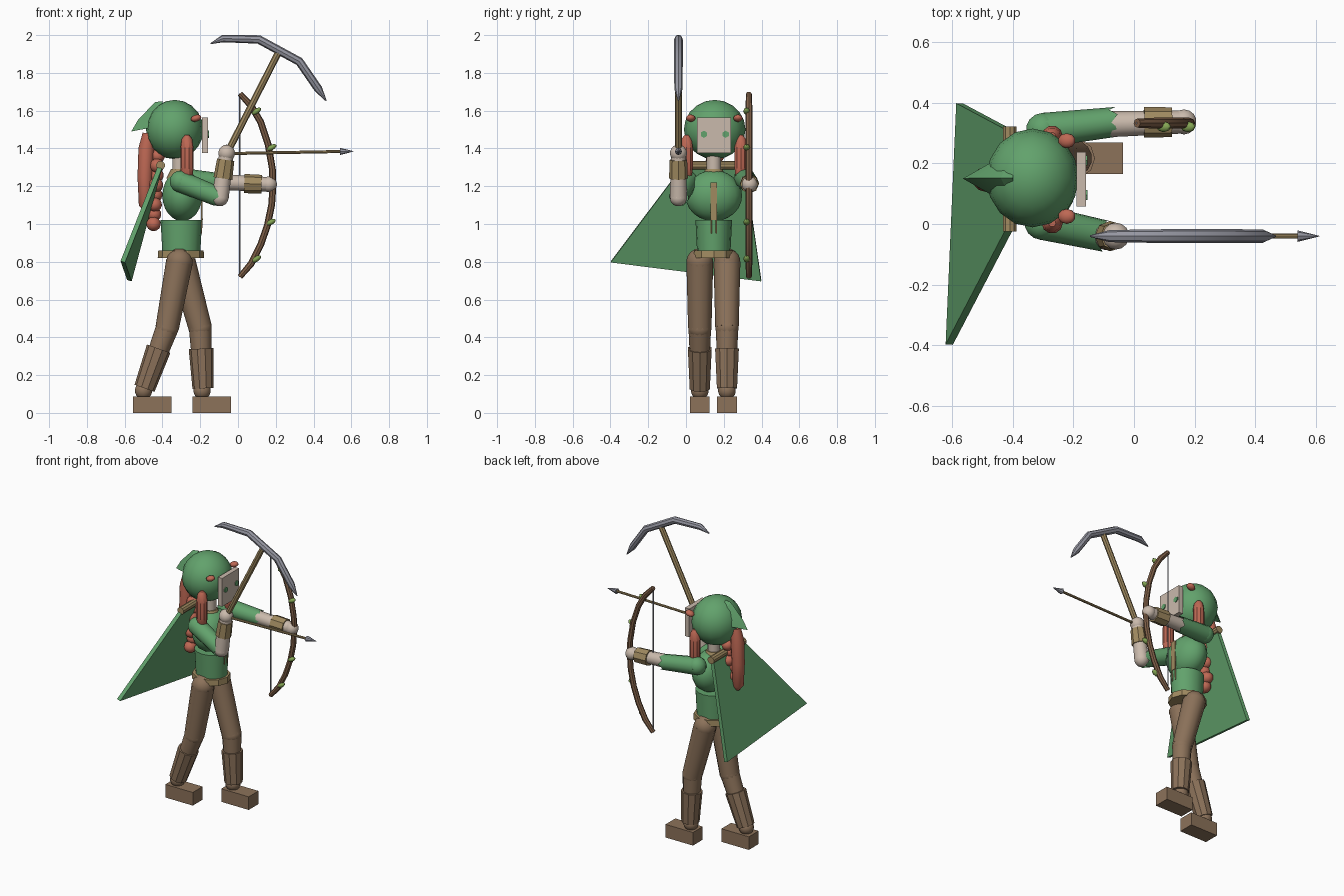
import bpy, bmesh, math
from mathutils import Vector, Matrix

if "Cube" in bpy.data.objects:
    bpy.data.objects.remove(bpy.data.objects["Cube"])


def material(name, r, g, b):
    m = bpy.data.materials.new(name)
    lin = [((c / 255 + 0.055) / 1.055) ** 2.4 for c in (r, g, b)]
    m.diffuse_color = (*lin, 1)
    m.use_nodes = True
    m.node_tree.nodes["Principled BSDF"].inputs["Base Color"].default_value = m.diffuse_color
    return m


GREEN = material("cloth green", 98, 162, 108)
LEAF = material("leaf green", 132, 165, 84)
BROWN = material("leather brown", 140, 114, 90)
TAN = material("tan", 160, 138, 96)
SKIN = material("pale skin", 202, 186, 172)
RED = material("hair red", 190, 104, 84)
GREY = material("steel grey", 150, 151, 162)
WOOD = material("bow wood", 128, 96, 72)


def finish(name, bm, mat, smooth=35):
    bmesh.ops.recalc_face_normals(bm, faces=bm.faces)
    mesh = bpy.data.meshes.new(name)
    bm.to_mesh(mesh)
    bm.free()
    mesh.materials.append(mat)
    ob = bpy.data.objects.new(name, mesh)
    bpy.context.collection.objects.link(ob)
    if smooth:
        bpy.ops.object.select_all(action='DESELECT')
        ob.select_set(True)
        bpy.context.view_layer.objects.active = ob
        bpy.ops.object.shade_smooth_by_angle(angle=math.radians(smooth))
    return ob


def tube(name, pts, radii, mat, n=12, jag=0):
    """Capped tube through points; jag gives the last ring a zigzag edge."""
    pts = [Vector(p) for p in pts]
    bm = bmesh.new()
    rings = []
    for i, p in enumerate(pts):
        d = (pts[min(i + 1, len(pts) - 1)] - pts[max(i - 1, 0)]).normalized()
        side = d.cross(Vector((0, 1, 0)) if abs(d.y) < 0.9 else Vector((1, 0, 0))).normalized()
        up = side.cross(d)
        ring = []
        for k in range(n):
            a = 2 * math.pi * k / n
            z = jag * (k % 2) if i == len(pts) - 1 else 0
            ring.append(bm.verts.new(p + radii[i] * (side * math.cos(a) + up * math.sin(a)) + d * z))
        rings.append(ring)
    for a, b in zip(rings, rings[1:]):
        for k in range(n):
            bm.faces.new((a[k], a[(k + 1) % n], b[(k + 1) % n], b[k]))
    bm.faces.new(rings[0])
    if not jag:
        bm.faces.new(rings[-1])
    return finish(name, bm, mat)


def ball(name, c, r, mat, tilt=0, seg=14, rows=9):
    """Ellipsoid with radii r, tilted about y."""
    r = (r, r, r) if isinstance(r, float) else r
    bm = bmesh.new()
    bmesh.ops.create_uvsphere(bm, u_segments=seg, v_segments=rows, radius=1)
    bm.transform(Matrix.Translation(c) @ Matrix.Rotation(tilt, 4, 'Y') @ Matrix.Diagonal((*r, 1)))
    return finish(name, bm, mat, 50)


def box(name, lo, hi, mat):
    bm = bmesh.new()
    bmesh.ops.create_cube(bm, size=1)
    lo, hi = Vector(lo), Vector(hi)
    bm.transform(Matrix.Translation((lo + hi) / 2) @ Matrix.Diagonal((*(hi - lo), 1)))
    return finish(name, bm, mat, 0)


# legs: hip, knee, boot top, ankle, foot
for side, y, hip, knee, boot, ankle, foot in (
        ("rear", .073, (-.31, .80), (-.375, .45), (-.42, .34), (-.495, .13), -.555),
        ("front", .217, (-.295, .80), (-.20, .45), (-.195, .34), (-.185, .13), -.24)):
    P = lambda q: (q[0], y, q[1])
    ball(side + "_hip", P(hip), .071, BROWN)
    tube(side + "_thigh", [P(hip), P(knee)], [.071, .062], BROWN)
    ball(side + "_knee", P(knee), .062, BROWN)
    tube(side + "_calf", [P(knee), P(ankle)], [.06, .045], BROWN)
    tube(side + "_boot_cuff", [P(boot), P(ankle)], [.066, .056], BROWN, 10)
    ball(side + "_ankle", (ankle[0] - .005, y, .118), .047, BROWN)
    box(side + "_foot", (foot, y - .052, 0), (foot + .204, y + .052, .088), BROWN)

# torso
C = .147
waist = tube("waist", [(-.30, C, .84), (-.30, C, 1.02)], [.1, .11], GREEN, 16)
for v in waist.data.vertices:
    v.co.y = C + (v.co.y - C) * .88
ball("chest", (-.295, C, 1.15), (.107, .15, .135), GREEN, 0, 18, 12)
tube("collar", [(-.31, C, 1.24), (-.31, C, 1.29)], [.07, .045], TAN)
tube("neck", [(-.31, C, 1.25), (-.31, C, 1.40)], [.038, .038], SKIN)
belt = tube("belt", [(-.302, C, .82), (-.302, C, .86)], [.123, .12], TAN, 10)
for v in belt.data.vertices:
    v.co.y = C + (v.co.y - C) * .9
box("chest_lace", (-.195, .13, 1.02), (-.187, .164, 1.22), TAN)
for y in (.133, .161):
    tube("lace_end", [(-.191, y, 1.03), (-.195, y, .95)], [.005, .004], TAN, 6)

# head: hood, hood point, face plate and eyes
ball("hood", (-.335, .152, 1.5), (.152, .163, .157), GREEN, 0, 16, 10)
bm = bmesh.new()
for p in ((-.40, .23, 1.56), (-.40, .07, 1.56), (-.44, .152, 1.645), (-.40, .152, 1.65),
          (-.53, .152, 1.55), (-.565, .15, 1.49), (-.46, .21, 1.51), (-.46, .09, 1.51)):
    bm.verts.new(p)
bmesh.ops.convex_hull(bm, input=bm.verts)
finish("hood_point", bm, GREEN, 25)
box("face_plate", (-.19, .057, 1.375), (-.158, .237, 1.565), SKIN)
for y in (.095, .21):
    tube("eye", [(-.16, y, 1.475), (-.153, y, 1.475)], [.019, .019], GREEN, 6)

# hair: side locks, temple tufts, back lock, braid
for y in (.003, .29):
    tube("side_lock", [(-.27, y, z) for z in (1.47, 1.45, 1.40, 1.30, 1.24, 1.22)],
         [.012, .028, .035, .035, .028, .012], RED, 10)
for y in (.025, .275):
    ball("temple_tuft", (-.222, y, 1.56), (.03, .025, .018), RED, -.3, 10, 7)
tube("back_lock", [(-.475, C, 1.48), (-.485, C, 1.40), (-.492, C, 1.25), (-.49, C, 1.10), (-.485, C, 1.07)],
     [.03, .042, .04, .035, .015], RED, 12)
for i in range(8):
    t = i / 7
    ball("braid_knot", (-.425 - .022 * t, C + .012 * (-1) ** i, 1.36 - .36 * t), (.04, .045, .038), RED, .4, 10, 7)

# cape on a shoulder bar
tube("cape_bar", [(-.41, -.025, 1.31), (-.41, .322, 1.31)], [.024, .024], TAN, 10)
bm = bmesh.new()
bm.faces.new([bm.verts.new(p) for p in
              ((-.41, -.015, 1.31), (-.41, .31, 1.31), (-.575, .398, .70), (-.61, -.398, .80))])
cape = finish("cape", bm, GREEN, 0)
mod = cape.modifiers.new("thickness", 'SOLIDIFY')
mod.thickness, mod.offset = .025, 0

# bent arm
S, E, H = Vector((-.305, .005, 1.225)), Vector((-.095, -.04, 1.14)), Vector((-.06, -.04, 1.375))
ball("bent_shoulder", S, .058, GREEN)
tube("bent_sleeve", [S, S.lerp(E, .92)], [.057, .052], GREEN, 12, .02)
ball("bent_elbow", E, .046, SKIN)
tube("bent_forearm", [E, H], [.046, .038], SKIN)
tube("bent_bracer", [E.lerp(H, .43), E.lerp(H, .85)], [.05, .046], TAN, 8)
ball("bent_hand", H, .045, SKIN)

# outstretched arm
S, E, H = Vector((-.30, .31, 1.24)), Vector((-.08, .335, 1.217)), Vector((.165, .337, 1.21))
ball("straight_shoulder", S, .058, GREEN)
tube("straight_sleeve", [S, E], [.057, .049], GREEN, 12, .025)
tube("straight_forearm", [S.lerp(E, .7), H], [.044, .038], SKIN)
tube("straight_bracer", [(.033, .336, 1.214), (.125, .336, 1.211)], [.051, .049], TAN, 8)
ball("straight_hand", H, .042, SKIN)

# bow, string and leaves
B = .333
limb = [(.01, 1.69), (.07, 1.625), (.12, 1.54), (.16, 1.42), (.182, 1.29), (.185, 1.20),
        (.178, 1.10), (.155, .99), (.12, .89), (.07, .79), (.01, .72)]
tube("bow", [(x, B, z) for x, z in limb], [.015] + [.018] * 9 + [.015], WOOD, 8)
tube("bow_string", [(.01, B, 1.69), (.01, B, .72)], [.004, .004], GREY, 6)
for x, z, a in ((.098, 1.597, -.6), (.178, 1.405, -.5), (.175, 1.01, -.5), (.098, .815, -.6)):
    ball("bow_leaf", (x, B - .012, z), (.028, .018, .014), LEAF, a, 8, 6)

# pickaxe
A = -.04
tube("pick_handle", [(-.06, A, 1.37), (.215, A, 1.91)], [.018, .018], TAN, 8)
pick = [(-.145, 1.955), (-.08, 1.982), (.11, 1.977), (.325, 1.86), (.425, 1.715), (.467, 1.652)]
tube("pick_head", [(x, A, z) for x, z in pick], [.003, .02, .023, .023, .022, .003], GREY, 8)

# arrow
tube("arrow_shaft", [(-.04, A, 1.373), (.55, A, 1.384)], [.008, .008], TAN, 8)
tube("arrow_head", [(.54, A, 1.384), (.612, A, 1.385)], [.019, .001], GREY, 8)
